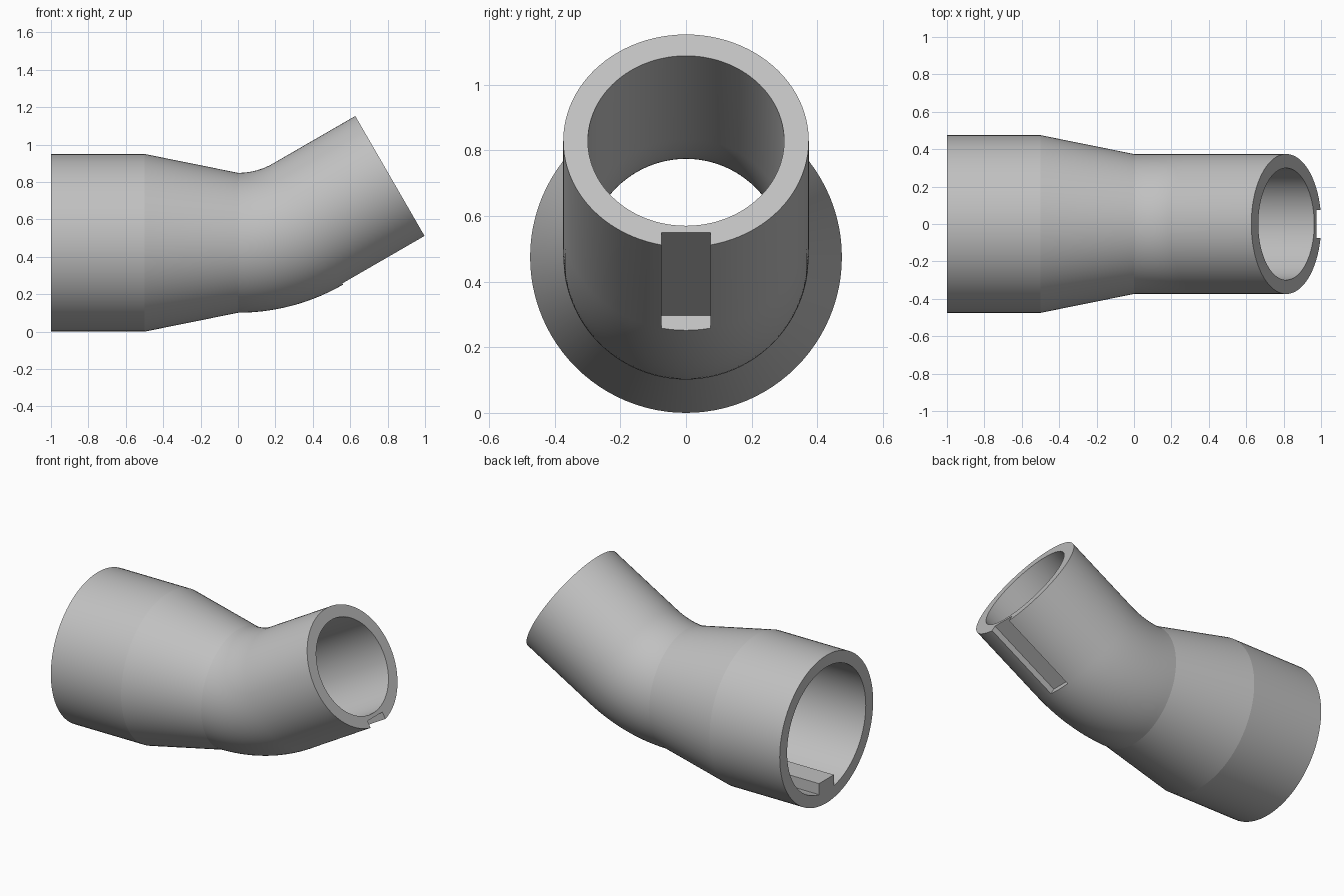
import bpy, bmesh, math
from mathutils import Vector, Matrix

cube = bpy.data.objects.get("Cube")
if cube:
    bpy.data.objects.remove(cube, do_unlink=True)

SEGMENTS = 96
AXIS_Z = 0.475
BEND = math.radians(30)
BEND_RADIUS = 0.75
BEND_STEPS = 14
SPOUT = 0.507
WALL = 0.075
KEY_RADIUS = 0.322
KEY_WIDTH = 0.15

grey = bpy.data.materials.new("plain_grey")
grey.use_nodes = True
grey.diffuse_color = (0.53, 0.53, 0.53, 1)
grey.node_tree.nodes["Principled BSDF"].inputs["Base Color"].default_value = grey.diffuse_color


def make_object(name, bm):
    bmesh.ops.recalc_face_normals(bm, faces=bm.faces)
    mesh = bpy.data.meshes.new(name)
    bm.to_mesh(mesh)
    bm.free()
    mesh.materials.append(grey)
    obj = bpy.data.objects.new(name, mesh)
    bpy.context.collection.objects.link(obj)
    return obj


def make_box(name, low, high, matrix=Matrix()):
    low, high = Vector(low), Vector(high)
    bm = bmesh.new()
    bmesh.ops.create_cube(bm, size=1)
    bmesh.ops.scale(bm, vec=high - low, verts=bm.verts)
    bmesh.ops.translate(bm, vec=(low + high) / 2, verts=bm.verts)
    bmesh.ops.transform(bm, matrix=matrix, verts=bm.verts)
    return make_object(name, bm)


# Centre line stations: centre, tilt, outer radius
stations = [(Vector((x, 0, AXIS_Z)), 0, r) for x, r in ((-1, 0.475), (-0.5, 0.475))]
for i in range(BEND_STEPS + 1):
    a = BEND * i / BEND_STEPS
    centre = Vector((BEND_RADIUS * math.sin(a), 0,
                     AXIS_Z + BEND_RADIUS * (1 - math.cos(a))))
    stations.append((centre, a, 0.374))
bend_end = stations[-1][0]
direction = Vector((math.cos(BEND), 0, math.sin(BEND)))
stations.append((bend_end + direction * SPOUT, BEND, 0.374))


# Hollow pipe: outer skin forward, bore backward, joined into a closed loop
def add_ring(bm, centre, tilt, radius):
    up = Vector((-math.sin(tilt), 0, math.cos(tilt)))
    side = Vector((0, 1, 0))
    angles = [math.tau * k / SEGMENTS for k in range(SEGMENTS)]
    return [bm.verts.new(centre + radius * (up * math.cos(t) + side * math.sin(t)))
            for t in angles]


bm = bmesh.new()
rings = [add_ring(bm, c, a, r) for c, a, r in stations]
rings += [add_ring(bm, c, a, r - WALL) for c, a, r in reversed(stations)]
for ring, following in zip(rings, rings[1:] + rings[:1]):
    for k in range(SEGMENTS):
        n = (k + 1) % SEGMENTS
        bm.faces.new((ring[k], ring[n], following[n], following[k]))
pipe = make_object("bent_pipe", bm)

# Keyway slot along the underside of the narrow end
half = KEY_WIDTH / 2
frame = Matrix.Translation(bend_end) @ Matrix.Rotation(-BEND, 4, 'Y')
cutter = make_box("keyway_cutter", (0, -half, -0.5), (0.7, half, -KEY_RADIUS), frame)
cutter.hide_render = True
cutter.hide_viewport = True
slot = pipe.modifiers.new("keyway", 'BOOLEAN')
slot.operation = 'DIFFERENCE'
slot.solver = 'EXACT'
slot.object = cutter

bpy.context.view_layer.objects.active = pipe
pipe.select_set(True)
bpy.ops.object.modifier_apply(modifier=slot.name)
bpy.data.objects.remove(cutter, do_unlink=True)
bpy.ops.object.shade_smooth_by_angle(angle=math.radians(9))

# Matching key inside the wide end
make_box("socket_key", (-1, -half, AXIS_Z - 0.402), (-0.5, half, AXIS_Z - KEY_RADIUS))
